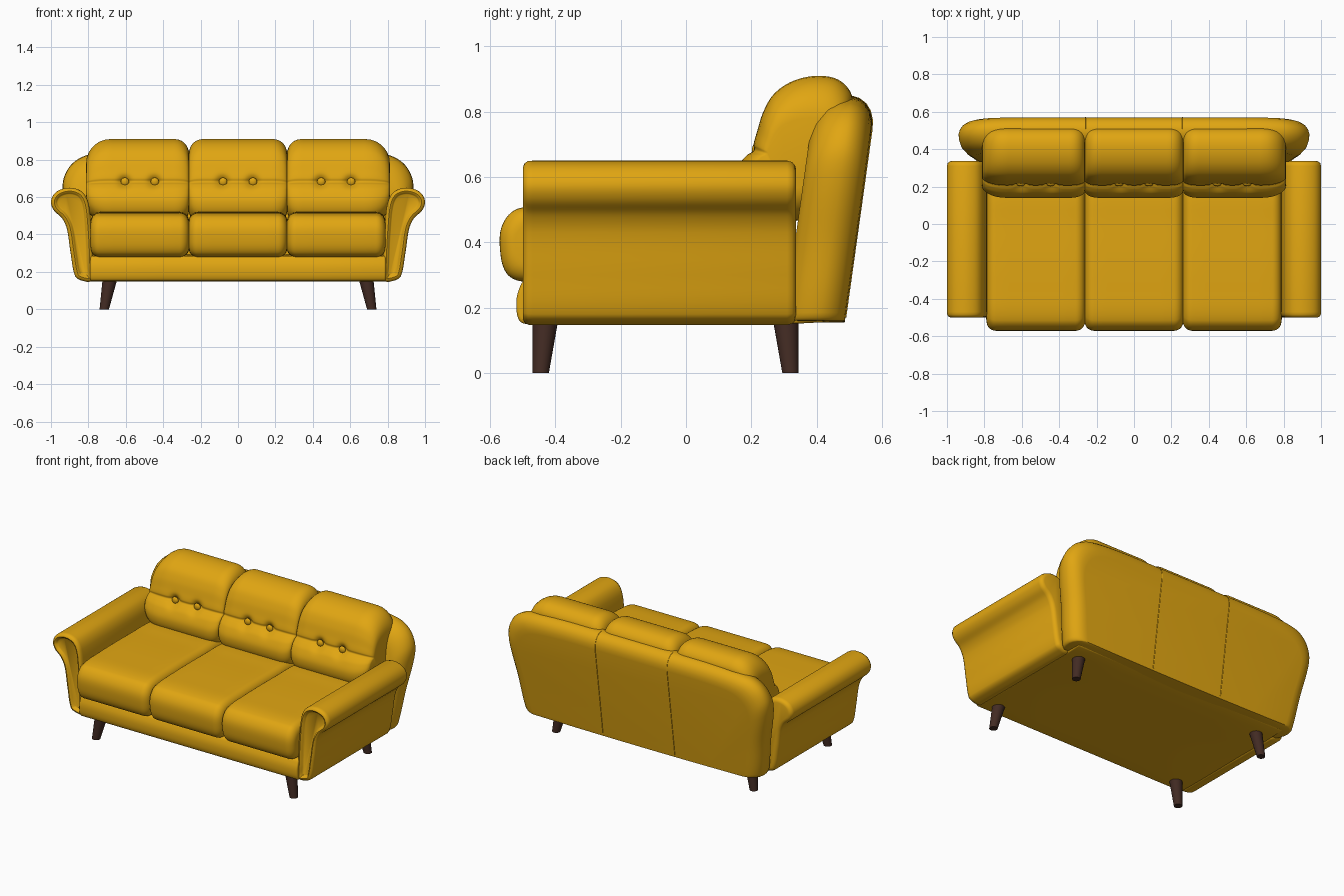
import bpy, bmesh, math
from mathutils import Vector

if "Cube" in bpy.data.objects:
    bpy.data.objects.remove(bpy.data.objects["Cube"])


def material(name, rgb):
    m = bpy.data.materials.new(name)
    m.diffuse_color = (*rgb, 1)
    m.use_nodes = True
    m.node_tree.nodes["Principled BSDF"].inputs["Base Color"].default_value = m.diffuse_color
    return m


GOLD = material("mustard upholstery", (0.75, 0.38, 0.006))
WOOD = material("dark wood", (0.055, 0.024, 0.017))


def finish(name, bm, mat, angle=40):
    bmesh.ops.recalc_face_normals(bm, faces=bm.faces)
    me = bpy.data.meshes.new(name)
    bm.to_mesh(me)
    bm.free()
    me.materials.append(mat)
    me.polygons.foreach_set("use_smooth", [True] * len(me.polygons))
    me.set_sharp_from_angle(angle=math.radians(angle))
    ob = bpy.data.objects.new(name, me)
    bpy.context.collection.objects.link(ob)
    return ob


def smooth_loop(pts, n=6):
    """Closed smooth curve through the points."""
    p = [Vector(q) for q in pts]
    c = len(p)
    d = [(p[(i + 1) % c] - p[i - 1]).normalized() for i in range(c)]
    out = []
    for i in range(c):
        a, b = p[i], p[(i + 1) % c]
        length = (b - a).length
        for k in range(n):
            t = k / n
            out.append(a * (2*t**3 - 3*t*t + 1) + b * (3*t*t - 2*t**3)
                       + d[i] * length * (t**3 - 2*t*t + t)
                       + d[(i + 1) % c] * length * (t**3 - t*t))
    return out


def loft(name, pts, stations, place, centre=None, factor=(1, 1)):
    """Sweep an outline through (depth, inset) stations and cap both ends.
    The inset scales toward the centre, or follows the normals if none is given."""
    loop = smooth_loop(pts)
    c = len(loop)
    bm = bmesh.new()
    rings = []
    if centre:
        ha = max(abs(q.x - centre[0]) for q in loop)
        hb = max(abs(q.y - centre[1]) for q in loop)
    for depth, inset in stations:
        ring = []
        for i, q in enumerate(loop):
            if centre:
                a = centre[0] + (q.x - centre[0]) * (1 - inset * factor[0] / ha)
                b = centre[1] + (q.y - centre[1]) * (1 - inset * factor[1] / hb)
            else:
                t = (loop[(i + 1) % c] - loop[i - 1]).normalized()
                a, b = q.x - t.y * inset, q.y + t.x * inset
            ring.append(bm.verts.new(place(a, b, depth)))
        rings.append(ring)
    for r, s in zip(rings, rings[1:]):
        for i in range(c):
            j = (i + 1) % c
            bm.faces.new((r[i], r[j], s[j], s[i]))
    bm.faces.new(rings[0])
    bm.faces.new(rings[-1])
    return finish(name, bm, GOLD)


def round_ends(x0, x1, r0, r1, mid=24, n=7):
    """Stations with quarter-round ends."""
    arc = [(1 - math.cos(k / n * math.pi / 2), 1 - math.sin(k / n * math.pi / 2)) for k in range(n + 1)]
    left = [(x0 + r0 * u, r0 * v) for u, v in arc]
    right = [(x1 - r1 * u, r1 * v) for u, v in reversed(arc)]
    a, b = x0 + r0, x1 - r1
    return left + [(a + (b - a) * k / mid, 0) for k in range(1, mid)] + right


def along_x(a, b, depth):
    return (depth, a, b)


# Base rail with a soft front lip
loft("base", [(-0.49, 0.15), (-0.512, 0.162), (-0.52, 0.21), (-0.512, 0.255), (-0.49, 0.285),
              (0, 0.29), (0.36, 0.29), (0.42, 0.25), (0.44, 0.18), (0.42, 0.155), (0, 0.15)],
     round_ends(-0.79, 0.79, 0.01, 0.01, 4, 3), along_x, (0, 0.22))

# Backrest shell, leaning backward
half = [(0.84, 0.16), (0.86, 0.185), (0.895, 0.4), (0.935, 0.61), (0.932, 0.70),
        (0.885, 0.78), (0.80, 0.826), (0.6, 0.845), (0.25, 0.848)]
back_stations = [(0.30, 0.08), (0.315, 0.045), (0.345, 0.015), (0.38, 0.003), (0.41, 0), (0.435, 0.007),
                 (0.458, 0.023), (0.474, 0.045), (0.484, 0.072), (0.487, 0.10)]


def lean(a, b, depth):
    return (a, depth + 0.14 * (b - 0.16), b)


loft("backrest", half + [(-x, z) for x, z in reversed(half)], back_stations, lean, (0, 0.16))

# Thin seams over the rear of the backrest
for s in (-1, 1):
    cu = bpy.data.curves.new("back_seam", "CURVE")
    cu.dimensions = "3D"
    cu.bevel_depth = 0.003
    cu.bevel_resolution = 1
    path = [lean(s * 0.26, 0.847 - d, w) for w, d in back_stations[4:]] + [lean(s * 0.26, 0.17, 0.487)]
    sp = cu.splines.new("POLY")
    sp.points.add(len(path) - 1)
    for p, q in zip(sp.points, path):
        p.co = (*q, 1)
    cu.materials.append(GOLD)
    bpy.context.collection.objects.link(bpy.data.objects.new("back_seam", cu))

# Rolled arms with a raised welt around a recessed front panel
arm = [(0.78, 0.155), (0.84, 0.155), (0.872, 0.18), (0.895, 0.3), (0.915, 0.43), (0.94, 0.485),
       (0.985, 0.53), (1.0, 0.575), (0.98, 0.62), (0.935, 0.645), (0.88, 0.648), (0.83, 0.625),
       (0.80, 0.57), (0.785, 0.45), (0.775, 0.25)]
arm_stations = [(-0.482, 0.036), (-0.486, 0.031), (-0.495, 0.026), (-0.499, 0.018), (-0.495, 0.008),
                (-0.484, 0.001), (-0.47, 0), (0.31, 0), (0.325, 0.004), (0.334, 0.014), (0.337, 0.025)]
for s, side in ((-1, "left"), (1, "right")):
    loft(side + "_arm", arm, arm_stations, lambda a, b, d: (s * a, d, b))

# Cushions: seat, buttoned back and buttons
seat = [(-0.50, 0.28), (-0.55, 0.305), (-0.57, 0.38), (-0.562, 0.455), (-0.515, 0.503), (-0.35, 0.518),
        (0.0, 0.52), (0.23, 0.51), (0.28, 0.45), (0.28, 0.34), (0.24, 0.29), (-0.1, 0.28)]
pillow = [(0.21, 0.47), (0.155, 0.51), (0.14, 0.575), (0.16, 0.635), (0.187, 0.667), (0.208, 0.682),
          (0.207, 0.70), (0.218, 0.74), (0.237, 0.80), (0.27, 0.855), (0.33, 0.895), (0.41, 0.91),
          (0.475, 0.893), (0.51, 0.84), (0.49, 0.72), (0.42, 0.52), (0.36, 0.47)]
for i in (-1, 0, 1):
    cx = i * 0.525
    name = {-1: "left", 0: "middle", 1: "right"}[i]
    loft(name + "_seat_cushion", seat, round_ends(cx - 0.263, cx + 0.263, 0.05, 0.05, 6),
         along_x, (-0.15, 0.40))

    def tufted(a, b, depth):
        if a < 0.3:
            for bx in (cx - 0.08, cx + 0.08):
                a += 0.03 * math.exp(-((depth - bx) ** 2 + (b - 0.682) ** 2) / 0.03 ** 2)
        return (depth, a, b)

    x0, x1 = cx - 0.262, cx + 0.262
    r0 = r1 = 0.075
    if i < 0:
        x0, r0 = -0.812, 0.13
    if i > 0:
        x1, r1 = 0.812, 0.13
    loft(name + "_back_cushion", pillow, round_ends(x0, x1, r0, r1, 32), tufted,
         (0.33, 0.66), (0.5, 1))
    for bx in (cx - 0.08, cx + 0.08):
        bm = bmesh.new()
        bmesh.ops.create_uvsphere(bm, u_segments=20, v_segments=12, radius=0.022)
        ob = finish("button", bm, GOLD)
        ob.scale = (1, 0.6, 1)
        ob.location = (bx, 0.215, 0.682)

# Tapered, splayed legs
for s in (-1, 1):
    for label, top_y, foot_y in (("front_leg", -0.43, -0.445), ("rear_leg", 0.305, 0.32)):
        bm = bmesh.new()
        bmesh.ops.create_cone(bm, cap_ends=True, segments=24, radius1=0.025, radius2=0.04, depth=0.17)
        for v in bm.verts:
            t = (v.co.z + 0.085) / 0.17
            v.co += Vector((s * (0.715 - 0.032 * t), foot_y + (top_y - foot_y) * t, 0.085))
        finish(label, bm, WOOD)
